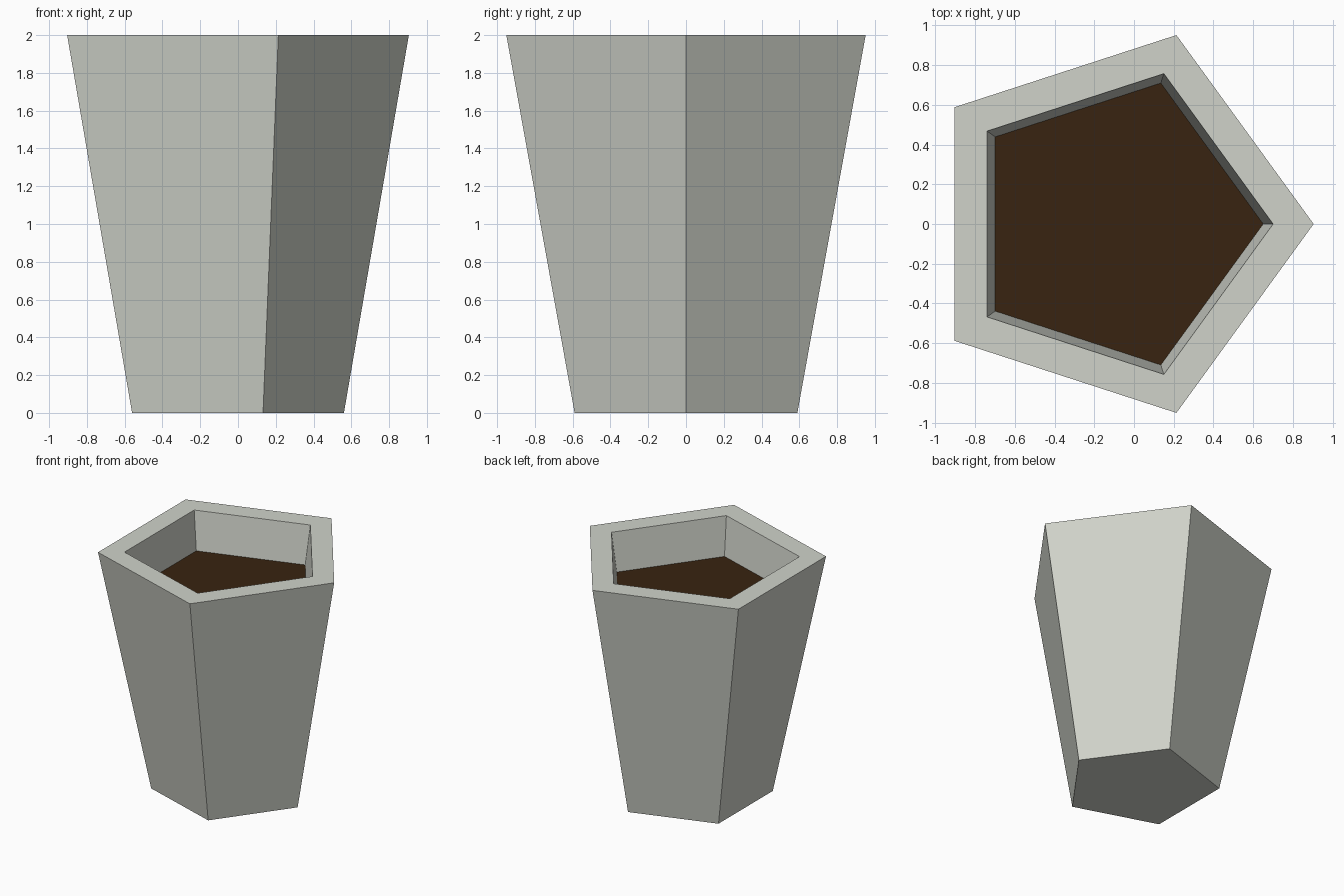
import bpy, bmesh, math

if "Cube" in bpy.data.objects:
    bpy.data.objects.remove(bpy.data.objects["Cube"])

SIDES = 5
CX = -0.0955  # pentagon centre that puts the rim's bounding box on x = 0


def material(name, rgb):
    m = bpy.data.materials.new(name)
    m.diffuse_color = (*rgb, 1.0)
    m.use_nodes = True
    m.node_tree.nodes["Principled BSDF"].inputs["Base Color"].default_value = m.diffuse_color
    return m


def ring(bm, radius, cx, z):
    return [bm.verts.new((cx + radius * math.cos(2 * math.pi * i / SIDES),
                          radius * math.sin(2 * math.pi * i / SIDES), z))
            for i in range(SIDES)]


def loft(name, rings, mat, cap_start=True, cap_end=True):
    """Join a list of (radius, centre x, z) pentagons into one flat-faced object."""
    bm = bmesh.new()
    loops = [ring(bm, *r) for r in rings]
    for a, b in zip(loops, loops[1:]):
        for i in range(SIDES):
            j = (i + 1) % SIDES
            bm.faces.new((a[i], a[j], b[j], b[i]))
    if cap_start:
        bm.faces.new(loops[0][::-1])
    if cap_end:
        bm.faces.new(loops[-1])
    me = bpy.data.meshes.new(name)
    bm.to_mesh(me)
    bm.free()
    me.materials.append(mat)
    ob = bpy.data.objects.new(name, me)
    bpy.context.collection.objects.link(ob)
    return ob


stone = material("pale grey stone", (0.63, 0.65, 0.59))
earth = material("dark brown soil", (0.040, 0.0176, 0.0054))

# Tapered pot: base, outer rim, inner rim, cavity floor
loft("planter_pot", [(0.62, CX * 0.62, 0.0), (1.0, CX, 2.0),
                     (0.796, CX, 2.0), (0.519, CX, 0.2)], stone)

# Soil surface, its edge tucked just inside the wall
loft("soil", [(0.744, CX, 1.665), (0.748, CX, 1.675)], earth)
